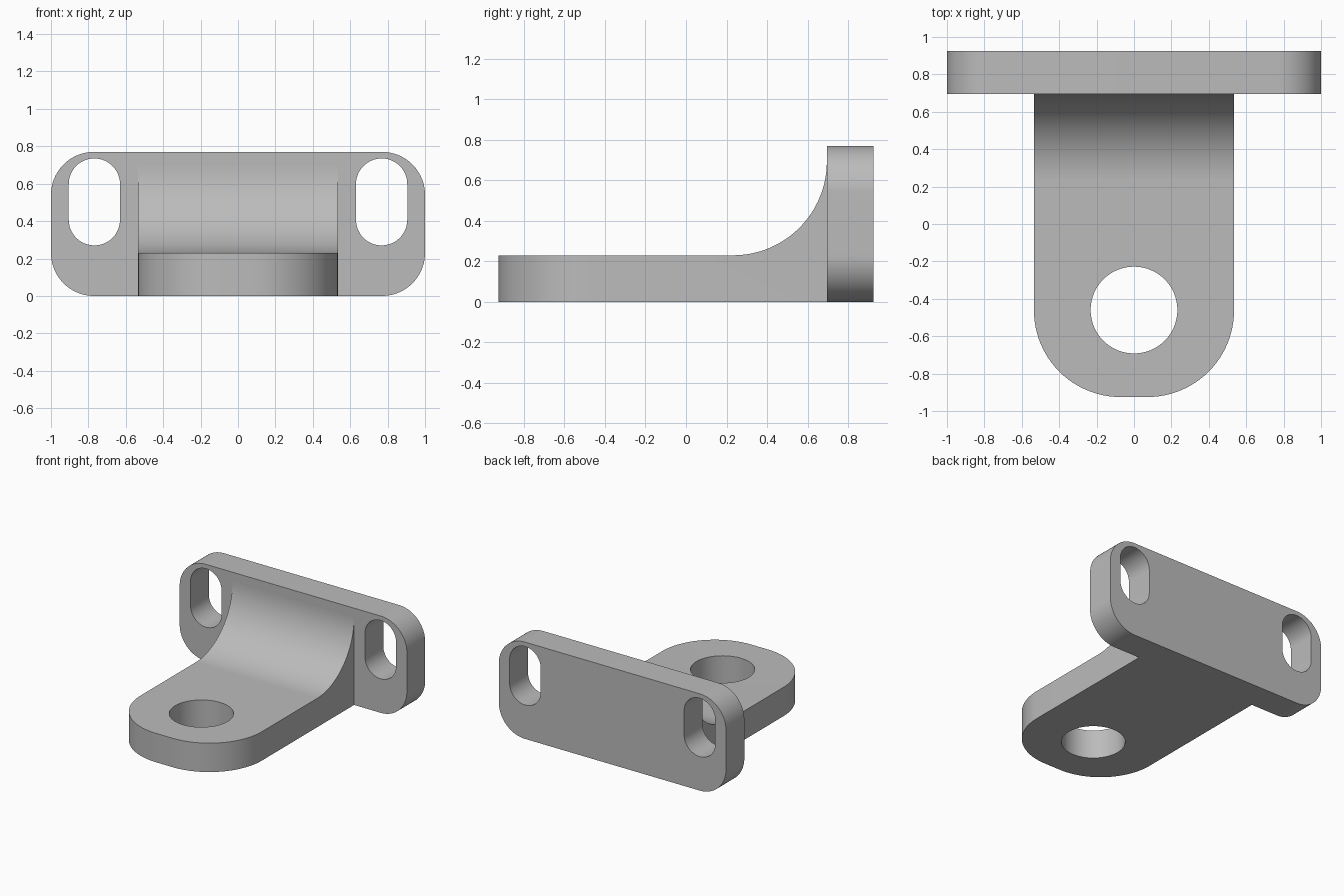
import bpy, bmesh, math
from mathutils import Vector

if "Cube" in bpy.data.objects:
    bpy.data.objects.remove(bpy.data.objects["Cube"])

GREY = (0.5, 0.5, 0.5, 1)
steel = bpy.data.materials.new("plain grey")
steel.use_nodes = True
steel.diffuse_color = GREY
steel.node_tree.nodes["Principled BSDF"].inputs["Base Color"].default_value = GREY

THICK = 0.23       # thickness of both slabs
WALL = 0.695       # front face of the mounting plate
BACK = 0.925
HEIGHT = 0.77
ARM = 0.535        # half width of the arm
SEGMENTS = 24


def arc(cx, cy, r, start, end, n=SEGMENTS):
    """Points along a circular arc, angles in degrees."""
    angles = [math.radians(start + (end - start) * i / n) for i in range(n + 1)]
    return [(cx + r * math.cos(a), cy + r * math.sin(a)) for a in angles]


def prism(name, points, place, depth):
    """Extrude a 2D outline; place maps a 2D point to its 3D start."""
    bm = bmesh.new()
    face = bm.faces.new([bm.verts.new(place(u, v)) for u, v in points])
    out = bmesh.ops.extrude_face_region(bm, geom=[face])["geom"]
    moved = [g for g in out if isinstance(g, bmesh.types.BMVert)]
    bmesh.ops.translate(bm, verts=moved, vec=Vector(depth))
    bmesh.ops.recalc_face_normals(bm, faces=bm.faces)
    mesh = bpy.data.meshes.new(name)
    bm.to_mesh(mesh)
    bm.free()
    obj = bpy.data.objects.new(name, mesh)
    bpy.context.collection.objects.link(obj)
    mesh.materials.append(steel)
    return obj


def round_edges(obj, radius, test):
    """Round the edges whose two ends pass the test."""
    bm = bmesh.new()
    bm.from_mesh(obj.data)
    edges = [e for e in bm.edges if test(e.verts[0].co, e.verts[1].co)]
    bmesh.ops.bevel(bm, geom=edges, offset=radius, offset_type='OFFSET',
                    segments=SEGMENTS, profile=0.5, affect='EDGES')
    bm.to_mesh(obj.data)
    bm.free()


def finish(obj, cutters):
    """Cut the openings, drop the cutters and shade the curves smooth."""
    bpy.ops.object.select_all(action='DESELECT')
    bpy.context.view_layer.objects.active = obj
    obj.select_set(True)
    for cutter in cutters:
        mod = obj.modifiers.new("opening", 'BOOLEAN')
        mod.operation, mod.solver, mod.object = 'DIFFERENCE', 'EXACT', cutter
        bpy.ops.object.modifier_apply(modifier=mod.name)
        bpy.data.objects.remove(cutter)
    bpy.ops.object.shade_smooth_by_angle(angle=math.radians(30))


# Mounting plate with rounded corners
plate = prism("mounting_plate", [(-1, 0), (1, 0), (1, HEIGHT), (-1, HEIGHT)],
              lambda x, z: (x, WALL, z), (0, BACK - WALL, 0))
round_edges(plate, THICK, lambda a, b: abs(a.y - b.y) > 0.1)

# Upright slots, one at each end
slots = []
for side in (-1, 1):
    cx, r = side * 0.768, 0.137
    outline = arc(cx, 0.598, r, 0, 180) + arc(cx, 0.407, r, 180, 360)
    slots.append(prism("slot_cutter", outline,
                       lambda x, z: (x, WALL - 0.1, z), (0, 0.5, 0)))
finish(plate, slots)

# Arm: side profile with a concave sweep up to the plate
sweep = arc(WALL - 0.463, THICK + 0.463, 0.463, -90, 0, 32)
arm = prism("arm", [(WALL, 0), (-BACK, 0), (-BACK, THICK)] + sweep,
            lambda y, z: (-ARM, y, z), (2 * ARM, 0, 0))
round_edges(arm, 0.463, lambda a, b: max(a.y, b.y) < -0.9 and abs(a.z - b.z) > 0.1)

# Round hole through the arm
hole = prism("hole_cutter", arc(0, -0.46, 0.232, 0, 360, 64)[:-1],
             lambda x, y: (x, y, -0.1), (0, 0, 0.5))
finish(arm, [hole])
